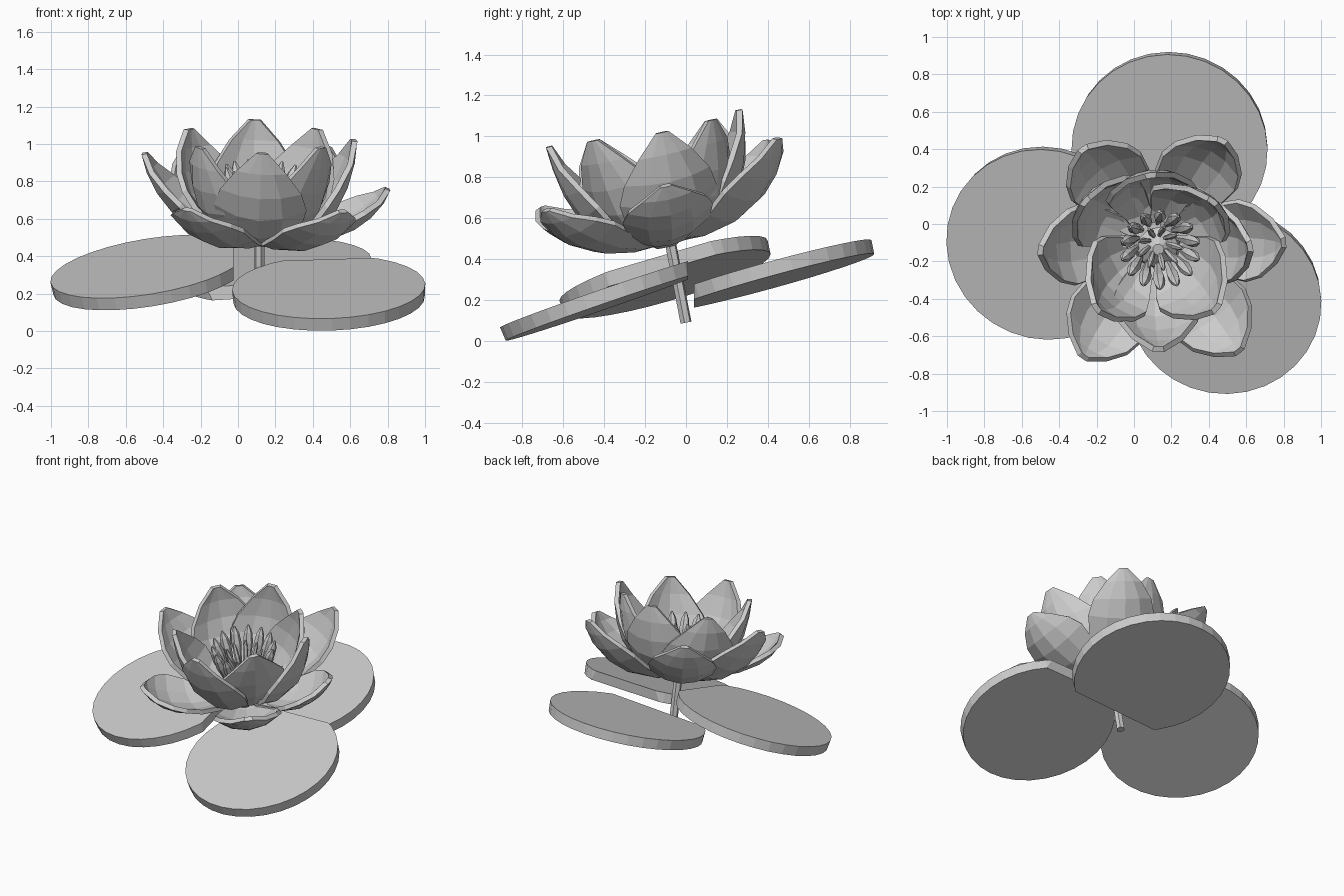
import bpy, bmesh, math
from mathutils import Vector

if "Cube" in bpy.data.objects:
    bpy.data.objects.remove(bpy.data.objects["Cube"])

grey = bpy.data.materials.new("soft_grey")
grey.diffuse_color = (0.6, 0.6, 0.6, 1)
grey.use_nodes = True
grey.node_tree.nodes["Principled BSDF"].inputs["Base Color"].default_value = grey.diffuse_color

AXIS = Vector((0.06, -0.22, 1)).normalized()   # the bloom leans forward
BASE = Vector((0.12, -0.10, 0.49))


def finish(bm, name):
    bmesh.ops.recalc_face_normals(bm, faces=bm.faces)
    mesh = bpy.data.meshes.new(name)
    bm.to_mesh(mesh)
    bm.free()
    mesh.materials.append(grey)
    ob = bpy.data.objects.new(name, mesh)
    bpy.context.collection.objects.link(ob)
    return ob


def lathe(name, start, direction, profile, sides, cut=None):
    """Closed solid of rings (distance, radius); cut = (point, normal) trims one side."""
    bm = bmesh.new()
    d = direction.normalized()
    u = d.orthogonal().normalized()
    v = d.cross(u)
    rings = []
    for dist, rad in profile:
        rings.append([bm.verts.new(start + d * dist + rad * (
            u * math.cos(2 * math.pi * i / sides) + v * math.sin(2 * math.pi * i / sides)))
            for i in range(sides)])
    for a, b in zip(rings, rings[1:]):
        for i in range(sides):
            j = (i + 1) % sides
            bm.faces.new((a[i], a[j], b[j], b[i]))
    bm.faces.new(rings[0][::-1])
    bm.faces.new(rings[-1])
    if cut:
        geom = bm.verts[:] + bm.edges[:] + bm.faces[:]
        bmesh.ops.bisect_plane(bm, geom=geom, plane_co=cut[0], plane_no=cut[1], clear_outer=True)
        bmesh.ops.holes_fill(bm, edges=[e for e in bm.edges if e.is_boundary])
    return finish(bm, name)


def petal(name, tip, width, cup, belly, sag):
    """Cupped blunt petal swept on a curve from the flower base to its tip."""
    tip = Vector(tip)
    span = tip - BASE
    radial = span - AXIS * span.dot(AXIS)
    side = AXIS.cross(radial).normalized()
    ctrl = BASE + radial * belly - AXIS * sag
    rows = [(0, .25), (.2, .62), (.4, .9), (.6, 1), (.76, .88), (.9, .54), (1, .12)]
    bm = bmesh.new()
    grid = []
    for t, w in rows:
        p = BASE * (1 - t) ** 2 + ctrl * 2 * t * (1 - t) + tip * t * t
        tangent = ((ctrl - BASE) * (1 - t) + (tip - ctrl) * t).normalized()
        inward = tangent.cross(side).normalized()
        grid.append([bm.verts.new(p + side * (s * w * width / 2) + inward * (cup * w * w * s * s))
                     for s in (-1, -.5, 0, .5, 1)])
    for a, b in zip(grid, grid[1:]):
        for i in range(4):
            bm.faces.new((a[i], a[i + 1], b[i + 1], b[i]))
    ob = finish(bm, name)
    solid = ob.modifiers.new("thickness", 'SOLIDIFY')
    solid.thickness = 0.03
    solid.offset = 0
    return ob


# Lily pads: centre of the top, slope in x and y, radius, trimmed edge beside the stem
pads = [("left_pad", (-0.48, -0.11, 0.345), 0.165, 0.295, 0.53, ((-0.025, 0, 0), (1, 0, 0))),
        ("front_pad", (0.485, -0.42, 0.235), 0.03, 0.345, 0.517, ((0, 0.01, 0.3), (0, 1, 0))),
        ("back_pad", (0.19, 0.40, 0.355), 0.06, 0.275, 0.525, ((0, 0.04, 0.2), (0, -1, 0)))]
for name, centre, sx, sy, rad, cut in pads:
    lathe(name, Vector(centre), Vector((sx, sy, -1)), [(0, rad), (0.07, rad - 0.005)], 32, cut)

# Stem
low, top = Vector((0.115, 0.0, 0.09)), Vector((0.115, -0.08, 0.5))
lathe("stem", low, top - low, [(0, 0.028), ((top - low).length, 0.028)], 6)

# Outer petals, opened wide
outer = [(0.80, -0.10, 0.76), (0.47, 0.445, 0.99), (-0.27, 0.40, 0.98),
         (-0.50, -0.14, 0.95), (-0.27, -0.71, 0.65), (0.56, -0.68, 0.64)]
for i, tip in enumerate(outer):
    petal(f"outer_petal_{i + 1}", tip, 0.44, 0.09, 0.80, 0.04)

# Inner petals, more upright
inner = [(0.62, -0.12, 1.02), (0.42, 0.12, 1.08), (0.09, 0.26, 1.13), (-0.26, 0.12, 1.08),
         (-0.20, -0.45, 0.98), (0.13, -0.67, 0.95), (0.44, -0.45, 0.98)]
for i, tip in enumerate(inner):
    petal(f"inner_petal_{i + 1}", tip, 0.48, 0.11, 0.95, 0.03)

# Flower heart, leaf-like outer stamens and thin spreading inner ones
lathe("flower_heart", BASE - AXIS * 0.03, AXIS, [(0, 0.05), (0.06, 0.13), (0.14, 0.11), (0.2, 0.03)], 10)
u = AXIS.cross(Vector((0, 1, 0))).normalized()
v = AXIS.cross(u)
for ring, count, foot, spread, height, fat in (("outer", 14, 0.10, 0.21, 0.39, 0.034),
                                               ("inner", 9, 0.02, 0.12, 0.33, 0.018)):
    for i in range(count):
        a = 2 * math.pi * (i + 0.5) / count
        out = u * math.cos(a) + v * math.sin(a)
        root = BASE + AXIS * 0.07 + out * foot + Vector((0, 0.02, 0))
        end = BASE + AXIS * height + out * spread + Vector((0, 0.04, 0))
        n = (end - root).length
        lathe(f"{ring}_stamen_{i + 1}", root, end - root,
              [(0, .01), (n * .4, fat * .7), (n * .65, fat), (n * .85, fat * .8), (n, .006)], 6)
